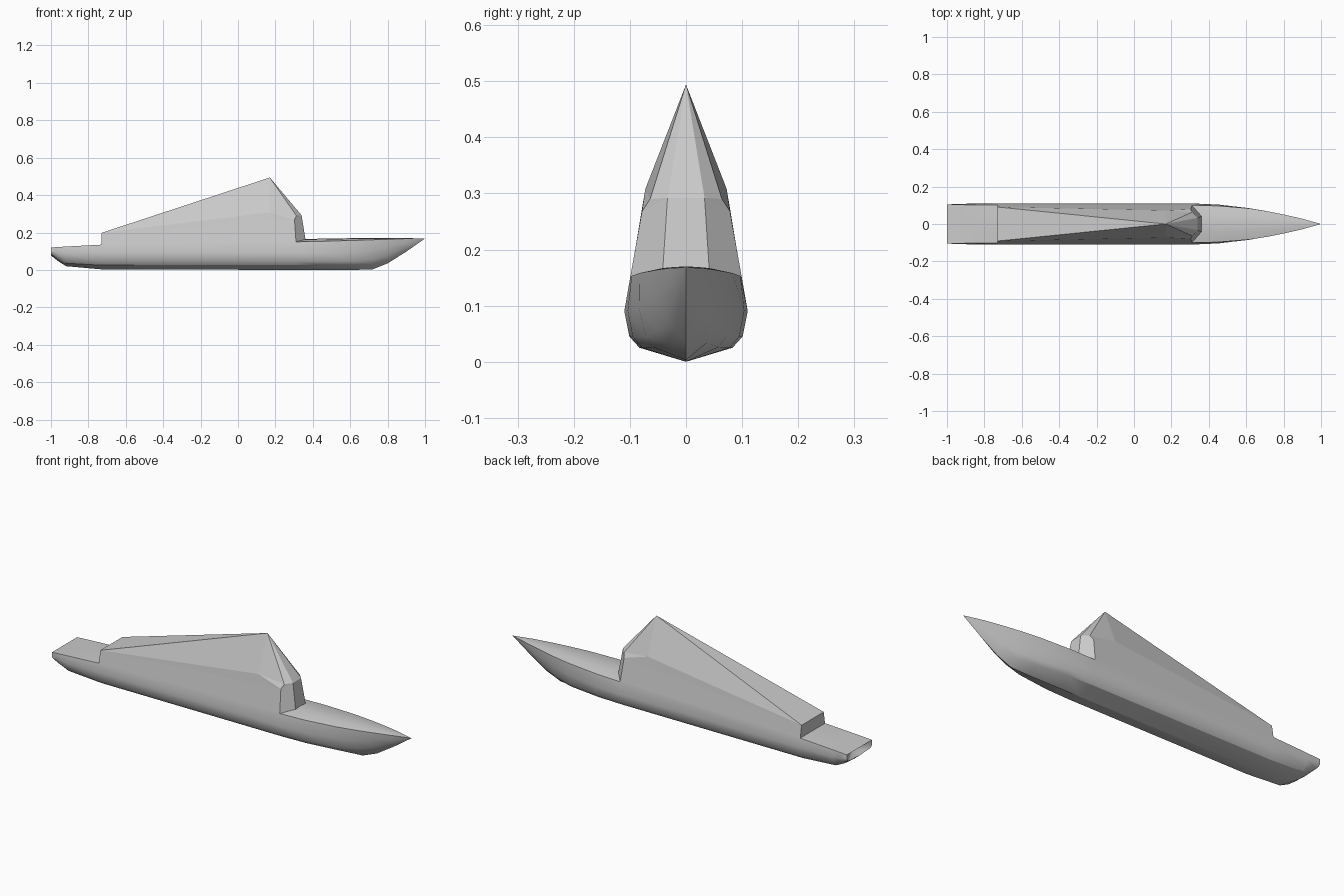
import bpy, bmesh

if "Cube" in bpy.data.objects:
    bpy.data.objects.remove(bpy.data.objects["Cube"])


def finish(bm, name, angle):
    bmesh.ops.remove_doubles(bm, verts=bm.verts, dist=0.0005)
    bmesh.ops.recalc_face_normals(bm, faces=bm.faces)
    mesh = bpy.data.meshes.new(name)
    bm.to_mesh(mesh)
    bm.free()
    ob = bpy.data.objects.new(name, mesh)
    bpy.context.collection.objects.link(ob)
    if angle:
        bpy.ops.object.select_all(action='DESELECT')
        ob.select_set(True)
        bpy.context.view_layer.objects.active = ob
        bpy.ops.object.shade_smooth_by_angle(angle=angle)
    return ob


# Hull stations: x, keel z, chine (y,z), bilge (y,z), widest (y,z), deck edge (y,z), deck crown
stations = [
    (-1.00, .078, .080, .082, .096, .086, .104, .096, .103, .120, .0),
    (-0.97, .053, .080, .060, .096, .071, .106, .093, .103, .122, .0),
    (-0.92, .020, .080, .036, .097, .054, .108, .090, .103, .125, .0),
    (-0.73, .003, .083, .025, .101, .045, .110, .090, .102, .135, .0),
    (0.31, .000, .083, .025, .101, .045, .110, .090, .0995, .150, .015),
    (0.45, .000, .078, .025, .095, .045, .104, .091, .097, .153, .014),
    (0.62, .000, .058, .026, .072, .045, .084, .097, .083, .158, .012),
    (0.72, .003, .036, .033, .050, .057, .065, .108, .067, .161, .009),
    (0.80, .035, .022, .058, .034, .080, .047, .122, .051, .164, .006),
    (0.90, .098, .010, .112, .016, .122, .024, .143, .028, .167, .003),
    (1.00, .168, 0, .168, 0, .168, 0, .168, 0, .168, 0),
]


def section(s):
    x, zk, ya, za, yb, zb, yc, zc, yd, zd, crown = s
    half = [(ya, za), (yb, zb), (yc, zc), (yd, zd), (yd * .5, zd + crown * .75)]
    pts = [(0, zk)] + half + [(0, zd + crown)] + [(-y, z) for y, z in reversed(half)]
    return [(x, y, z) for y, z in pts]


bm = bmesh.new()
rings = [[bm.verts.new(p) for p in section(s)] for s in stations]
n = len(rings[0])
for a, b in zip(rings, rings[1:]):
    for i in range(n):
        j = (i + 1) % n
        bm.faces.new((a[i], a[j], b[j], b[i]))
# Shallow recessed transom
hub = bm.verts.new((-.965, 0, .100))
for i in range(n):
    bm.faces.new((rings[0][i], rings[0][(i + 1) % n], hub))
finish(bm, "hull", 0.55)

# Faceted superstructure: one side's points, mirrored across y
points = {
    "aft_base": (-.73, .102, .135), "aft_top": (-.73, .091, .198),
    "knuckle": (.17, .0725, .308), "side_top": (.302, .0785, .268),
    "shoulder": (.312, .064, .290), "front_top": (.34, .033, .292),
    "front_base": (.362, .042, .155), "side_base": (.31, .0995, .150),
}
side_faces = [
    ("aft_base", "side_base", "side_top", "aft_top"),
    ("aft_top", "side_top", "knuckle"),
    ("aft_top", "knuckle", "apex"),
    ("knuckle", "side_top", "shoulder"),
    ("knuckle", "shoulder", "apex"),
    ("shoulder", "front_top", "apex"),
    ("side_top", "front_top", "shoulder"),
    ("side_base", "front_base", "front_top", "side_top"),
]
bm = bmesh.new()
apex = bm.verts.new((.17, 0, .494))
sides = []
for m in (1, -1):
    v = {k: bm.verts.new((x, y * m, z)) for k, (x, y, z) in points.items()}
    v["apex"] = apex
    sides.append(v)
    for f in side_faces:
        bm.faces.new([v[k] for k in f])
L, R = sides
# Faces spanning the centreline: stern wall, sloping roof, front wall, front slope
for a, b in (("aft_base", "aft_top"), ("front_base", "front_top")):
    bm.faces.new((L[a], L[b], R[b], R[a]))
for k in ("aft_top", "front_top"):
    bm.faces.new((L[k], apex, R[k]))
finish(bm, "superstructure", None)
